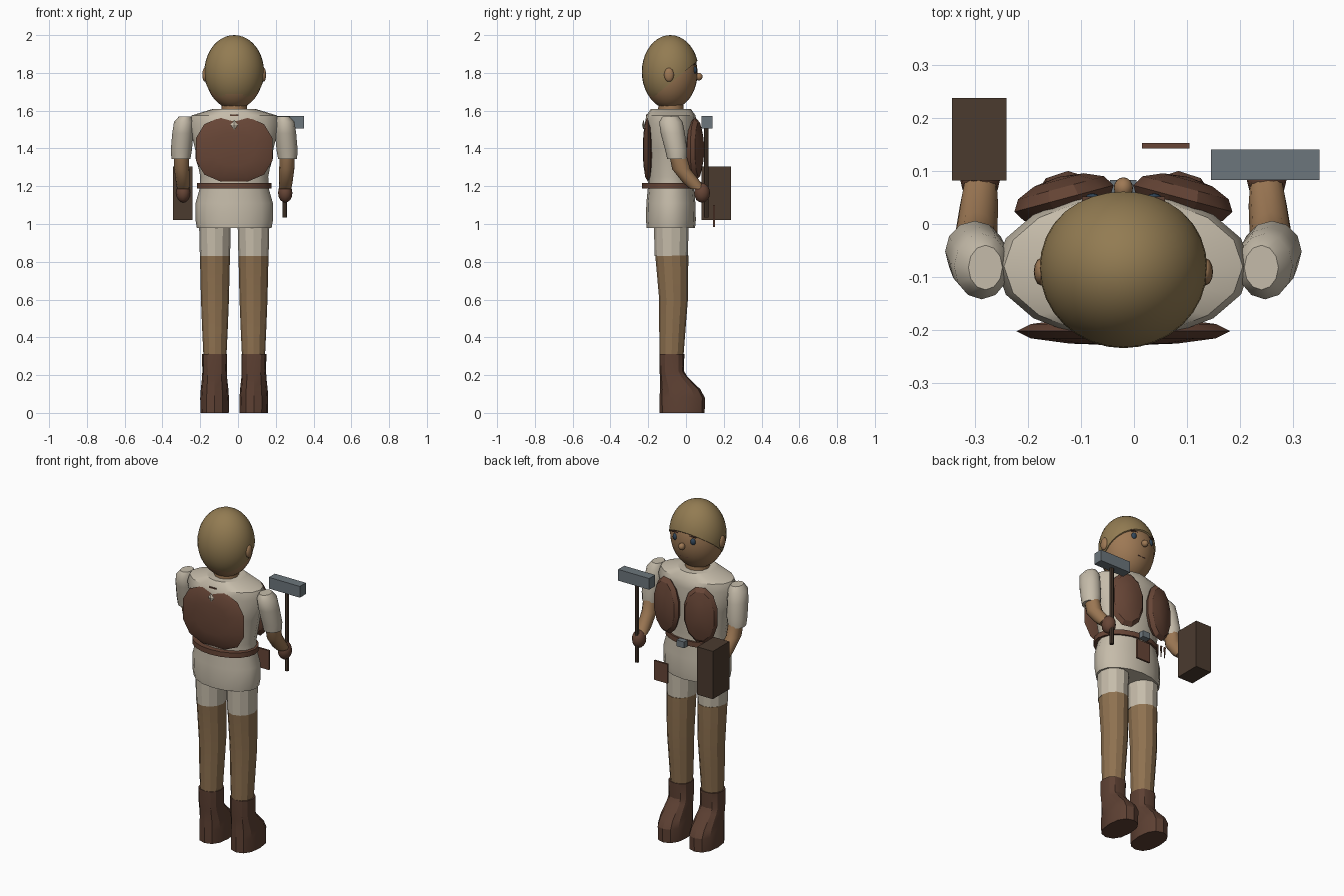
import bpy, bmesh, math
from mathutils import Vector, Matrix

if "Cube" in bpy.data.objects:
    bpy.data.objects.remove(bpy.data.objects["Cube"])

CX = -0.02  # body centre line


def mat(name, r, g, b):
    m = bpy.data.materials.new(name)
    m.diffuse_color = (r, g, b, 1)
    m.use_nodes = True
    m.node_tree.nodes["Principled BSDF"].inputs["Base Color"].default_value = m.diffuse_color
    return m


SHIRT = mat("linen", .56, .50, .40)
TAN = mat("trouser tan", .27, .165, .08)
SKIN = mat("skin", .34, .19, .09)
HAIR = mat("hair", .29, .20, .085)
LEATHER = mat("leather", .135, .06, .037)
BOOT = mat("boot leather", .11, .052, .033)
DARK = mat("dark wood", .07, .043, .028)
STEEL = mat("steel", .15, .18, .20)
EYE = mat("eye", .03, .06, .10)


def finish(bm, name, m, angle=30):
    bmesh.ops.recalc_face_normals(bm, faces=bm.faces)
    me = bpy.data.meshes.new(name)
    bm.to_mesh(me)
    bm.free()
    me.materials.append(m)
    o = bpy.data.objects.new(name, me)
    bpy.context.collection.objects.link(o)
    bpy.ops.object.select_all(action='DESELECT')
    o.select_set(True)
    bpy.context.view_layer.objects.active = o
    if angle:
        bpy.ops.object.shade_smooth_by_angle(angle=math.radians(angle))
    return o


def loft(name, sections, m, n=12, angle=35, power=1.0):
    """Horizontal rings (x, y, z, rx, ry) joined into a closed skin."""
    bm = bmesh.new()
    rings = []
    for x, y, z, rx, ry in sections:
        ring = []
        for i in range(n):
            a = 2 * math.pi * i / n
            c, s = math.cos(a), math.sin(a)
            ring.append(bm.verts.new((x + rx * math.copysign(abs(c) ** power, c),
                                      y + ry * math.copysign(abs(s) ** power, s), z)))
        rings.append(ring)
    for a, b in zip(rings, rings[1:]):
        for i in range(n):
            j = (i + 1) % n
            bm.faces.new((a[i], a[j], b[j], b[i]))
    bm.faces.new(rings[0])
    bm.faces.new(rings[-1])
    return finish(bm, name, m, angle)


def ball(name, loc, rad, m, seg=16, rings=10, angle=60, cut=None):
    bm = bmesh.new()
    bmesh.ops.create_uvsphere(bm, u_segments=seg, v_segments=rings, radius=1)
    bm.transform(Matrix.Translation(loc) @ Matrix.Diagonal((*rad, 1)))
    if cut:
        bmesh.ops.bisect_plane(bm, geom=bm.verts[:] + bm.edges[:] + bm.faces[:],
                               plane_co=cut[0], plane_no=cut[1], clear_inner=True)
        bmesh.ops.holes_fill(bm, edges=bm.edges[:])
    return finish(bm, name, m, angle)


def box(name, lo, hi, m):
    bm = bmesh.new()
    bmesh.ops.create_cube(bm, size=1)
    lo, hi = Vector(lo), Vector(hi)
    bm.transform(Matrix.Translation((lo + hi) / 2) @ Matrix.Diagonal((*(hi - lo), 1)))
    return finish(bm, name, m, 0)


def panel(name, loc, rad, turn, m, power):
    """Flat lens with a squarish rounded outline, poles along y."""
    bm = bmesh.new()
    bmesh.ops.create_uvsphere(bm, u_segments=12, v_segments=6, radius=1)
    bm.transform(Matrix.Rotation(math.pi / 2, 4, 'X') @ Matrix.Rotation(math.radians(15), 4, 'Z'))
    for v in bm.verts:
        r = math.hypot(v.co.x, v.co.z)
        if r > 1e-4:
            v.co.x = r * math.copysign(abs(v.co.x / r) ** power, v.co.x)
            v.co.z = r * math.copysign(abs(v.co.z / r) ** power, v.co.z)
    bm.transform(Matrix.Translation(loc) @ Matrix.Rotation(math.radians(turn), 4, 'Z')
                 @ Matrix.Diagonal((*rad, 1)))
    return finish(bm, name, m, 25)


# Head (faces +y), hair cap cut along a slanted plane
ball("head", (CX, -.085, 1.80), (.153, .146, .192), SKIN, 32, 20)
ball("hair_cap", (CX, -.083, 1.805), (.158, .151, .195), HAIR, 32, 20,
     cut=((CX, .06, 1.862), (0, -.63, .77)))
loft("neck", [(CX, -.08, 1.55, .07, .07), (CX, -.08, 1.66, .065, .065)], SKIN)

# Face
ball("nose", (CX, .068, 1.78), (.018, .020, .020), SKIN)
box("mouth", (CX - .025, .034, 1.707), (CX + .025, .043, 1.712), BOOT)
for s in (-1, 1):
    side = "left" if s < 0 else "right"
    ball(side + "_ear", (CX + s * .155, -.09, 1.79), (.014, .026, .037), SKIN, 12, 8)
    ball(side + "_eye", (CX + s * .058, .045, 1.815), (.016, .013, .020), EYE, 12, 8)
    box(side + "_brow", (CX + s * .058 - .02, .038, 1.842), (CX + s * .058 + .02, .052, 1.848), BOOT)

# Tunic and belt
loft("tunic", [(CX, -.08, .98, .198, .128), (CX, -.08, 1.02, .205, .132),
               (CX, -.08, 1.11, .205, .130), (CX, -.08, 1.19, .182, .122),
               (CX, -.08, 1.25, .180, .122), (CX, -.08, 1.40, .208, .130),
               (CX, -.08, 1.53, .240, .138), (CX, -.08, 1.575, .225, .130),
               (CX, -.08, 1.61, .110, .105)], SHIRT, 16)
loft("belt", [(CX, -.09, 1.188, .197, .143), (CX, -.09, 1.218, .197, .143)], LEATHER, 20)
box("belt_buckle", (CX - .025, .05, 1.185), (CX + .025, .083, 1.222), STEEL)
box("belt_tag", (.015, .142, .985), (.105, .153, 1.10), LEATHER)
for i in range(3):
    x = -.12 - .025 * i
    loft("belt_charm", [(x, .055, 1.125, .002, .002), (x, .055, 1.19, .007, .007)], BOOT, 6)

# Vest panels: one behind, two on the chest
panel("back_panel", (CX, -.202, 1.395), (.207, .027, .175), 0, LEATHER, .78)
for s in (-1, 1):
    panel("chest_panel", (CX + s * .112, .048, 1.395), (.100, .042, .168), -s * 15, LEATHER, .95)

# Back neck pendant
bm = bmesh.new()
bmesh.ops.create_uvsphere(bm, u_segments=4, v_segments=2, radius=1)
bm.transform(Matrix.Translation((CX, -.225, 1.525)) @ Matrix.Diagonal((.019, .008, .027, 1)))
finish(bm, "pendant", SHIRT, 0)
box("collar_clip", (CX - .022, -.212, 1.572), (CX + .022, -.195, 1.579), BOOT)

for s in (-1, 1):
    side = "left" if s < 0 else "right"
    # Leg, shorts leg and boot
    lx = CX + s * .102
    loft(side + "_shorts", [(lx, -.078, .83, .080, .088), (lx, -.078, 1.0, .084, .092)], SHIRT, 12, 20)
    loft(side + "_leg", [(lx, -.077, .28, .060, .062), (lx, -.072, .45, .068, .070),
                         (lx, -.066, .60, .074, .076), (lx, -.075, .832, .0795, .0875)], TAN, 12, 20)
    fx = CX + s * .104
    loft(side + "_boot", [(fx, -.02, 0, .075, .119), (fx, -.02, .08, .076, .120),
                          (fx, -.031, .125, .073, .107), (fx, -.065, .19, .066, .073),
                          (fx, -.075, .22, .065, .065), (fx, -.075, .312, .066, .066)],
         BOOT, 12, 25, .85)
    # Sleeve, forearm and hand
    ax = CX + s * .272
    loft(side + "_sleeve", [(ax + s * .010, -.048, 1.345, .050, .052), (ax + s * .008, -.052, 1.39, .056, .058),
                            (ax, -.070, 1.48, .056, .064), (ax - s * .005, -.080, 1.54, .052, .062),
                            (ax - s * .012, -.082, 1.57, .032, .042)], SHIRT, 12, 40)
    loft(side + "_forearm", [(ax + s * .008, -.044, 1.37, .040, .045), (ax + s * .006, -.025, 1.29, .040, .048),
                             (ax, .035, 1.215, .036, .048), (ax - s * .002, .065, 1.185, .032, .042)], SKIN, 12, 40)
    ball(side + "_hand", (ax - s * .002, .085, 1.165), (.038, .042, .052), LEATHER, 12, 8)

# Hammer in the right hand
loft("hammer_handle", [(.248, .107, 1.035, .012, .012), (.248, .107, 1.52, .012, .012)], DARK, 8)
box("hammer_head", (.145, .083, 1.505), (.35, .14, 1.572), STEEL)

# Book in the left hand
box("book", (-.343, .082, 1.02), (-.24, .237, 1.305), DARK)
